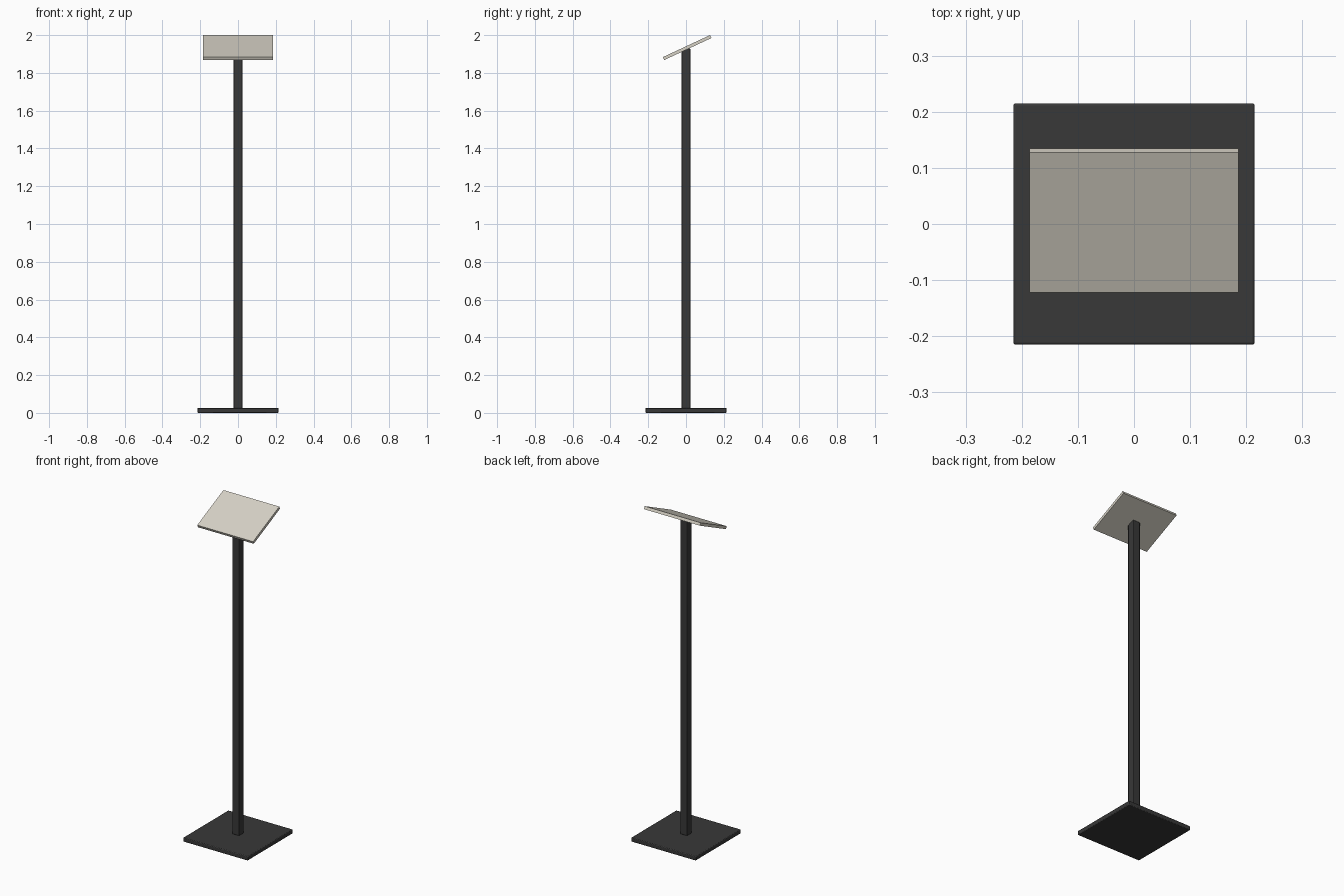
import bpy
import math

if "Cube" in bpy.data.objects:
    bpy.data.objects.remove(bpy.data.objects["Cube"])


def material(name, rgb):
    m = bpy.data.materials.new(name)
    m.diffuse_color = (*rgb, 1.0)
    m.use_nodes = True
    m.node_tree.nodes["Principled BSDF"].inputs["Base Color"].default_value = m.diffuse_color
    return m


def box(name, size, center, mat, tilt=0.0, bevel=0.0):
    bpy.ops.mesh.primitive_cube_add(size=1, location=center)
    ob = bpy.context.object
    ob.name = name
    ob.scale = size
    bpy.ops.object.transform_apply(location=False, rotation=False, scale=True)
    ob.rotation_euler.x = math.radians(tilt)
    ob.data.materials.append(mat)
    if bevel:
        mod = ob.modifiers.new("rounded_edges", 'BEVEL')
        mod.width = bevel
        mod.segments = 2
        bpy.ops.object.shade_smooth_by_angle(angle=math.radians(30))
    return ob


dark_metal = material("dark_metal", (0.04, 0.04, 0.04))
pale_panel = material("pale_panel", (0.67, 0.64, 0.56))

# Square floor plate
box("base_plate", (0.43, 0.43, 0.026), (0, 0, 0.013), dark_metal, bevel=0.004)

# Square upright standing on the plate
bottom, top = 0.025, 1.929
box("post", (0.046, 0.046, top - bottom), (0, 0, (top + bottom) / 2), dark_metal, bevel=0.003)

# Tilted sign panel, low edge to the front
box("sign_panel", (0.373, 0.2755, 0.0171), (0, 0.006, 1.934), pale_panel, tilt=25)
